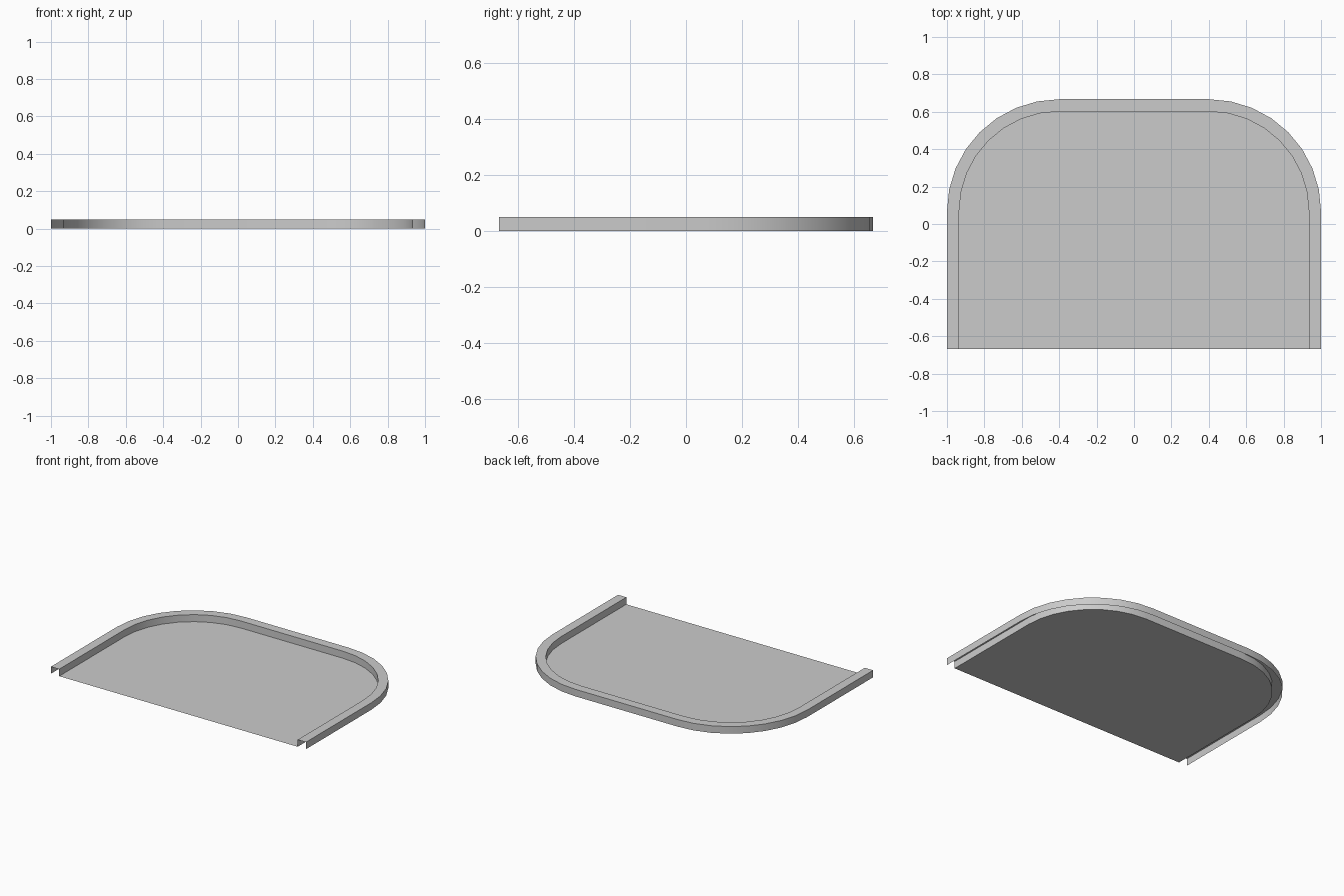
import bpy, bmesh, math

if "Cube" in bpy.data.objects:
    bpy.data.objects.remove(bpy.data.objects["Cube"])

HALF_X, HALF_Y = 1.0, 0.667
CORNER, RIM, HEIGHT, STEPS = 0.6, 0.065, 0.05, 8


def outline(inset):
    """U-shaped path from front right, round the back, to front left."""
    r = CORNER - inset
    cx, cy = HALF_X - CORNER, HALF_Y - CORNER
    right = [(HALF_X - inset, -HALF_Y)]
    for i in range(STEPS + 1):
        a = math.pi / 2 * i / STEPS
        right.append((cx + r * math.cos(a), cy + r * math.sin(a)))
    return right + [(-x, y) for x, y in reversed(right)]


def finish(bm, name):
    mesh = bpy.data.meshes.new(name)
    bm.to_mesh(mesh)
    bm.free()
    obj = bpy.data.objects.new(name, mesh)
    bpy.context.collection.objects.link(obj)
    bpy.ops.object.select_all(action='DESELECT')
    obj.select_set(True)
    bpy.context.view_layer.objects.active = obj
    bpy.ops.object.shade_smooth_by_angle(angle=math.radians(30))


# One open sheet: outer wall, rim top, inner wall and flat floor
bm = bmesh.new()
profile = [(0, 0), (0, HEIGHT), (RIM, HEIGHT), (RIM, 0)]
rows = [[bm.verts.new((x, y, z)) for x, y in outline(inset)] for inset, z in profile]
for low, high in zip(rows, rows[1:]):
    for i in range(len(low) - 1):
        bm.faces.new((low[i], low[i + 1], high[i + 1], high[i]))
bm.faces.new(rows[-1])
finish(bm, "rimmed_tray")
